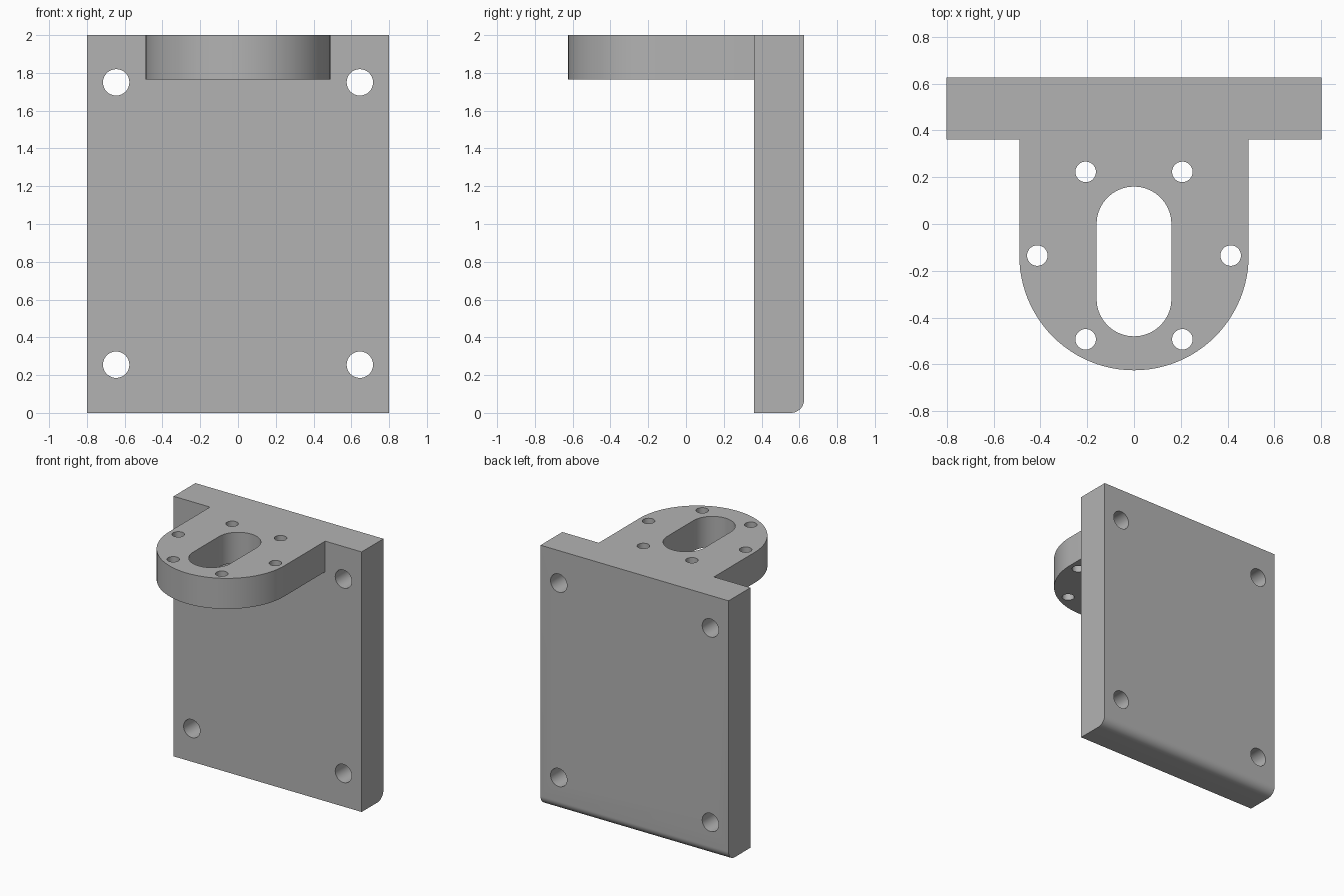
import bpy, bmesh
from math import sin, cos, pi, radians
from mathutils import Vector

cube = bpy.data.objects.get("Cube")
if cube:
    bpy.data.objects.remove(cube, do_unlink=True)

grey = bpy.data.materials.new("plain grey")
grey.use_nodes = True
grey.diffuse_color = (0.45, 0.45, 0.45, 1)
grey.node_tree.nodes["Principled BSDF"].inputs["Base Color"].default_value = grey.diffuse_color


def arc(cx, cy, r, start, end, steps):
    """Points along an arc, angles in degrees."""
    angles = [radians(start + (end - start) * i / steps) for i in range(steps + 1)]
    return [(cx + r * cos(a), cy + r * sin(a)) for a in angles]


def prism(name, points, sweep):
    """Close a 3D outline into a face and sweep it into a solid."""
    bm = bmesh.new()
    face = bm.faces.new([bm.verts.new(p) for p in points])
    top = bmesh.ops.extrude_face_region(bm, geom=[face])["geom"]
    bmesh.ops.translate(bm, vec=Vector(sweep),
                        verts=[v for v in top if isinstance(v, bmesh.types.BMVert)])
    bmesh.ops.recalc_face_normals(bm, faces=bm.faces)
    mesh = bpy.data.meshes.new(name)
    bm.to_mesh(mesh)
    bm.free()
    mesh.materials.append(grey)
    obj = bpy.data.objects.new(name, mesh)
    bpy.context.collection.objects.link(obj)
    return obj


def combine(target, tool, operation):
    """Apply a boolean and discard its tool."""
    mod = target.modifiers.new("boolean", 'BOOLEAN')
    mod.operation, mod.object, mod.solver = operation, tool, 'EXACT'
    bpy.context.view_layer.objects.active = target
    bpy.ops.object.modifier_apply(modifier=mod.name)
    bpy.data.objects.remove(tool, do_unlink=True)


HALF_W, FRONT, BACK, HEIGHT = 0.8, 0.36, 0.625, 2.0
SHELF_Z, SHELF_R, SHELF_Y, FILLET = 1.765, 0.49, -0.135, 0.07

# Upright plate with a rounded lower back edge
side = [(FRONT, HEIGHT), (FRONT, 0)]
side += arc(BACK - FILLET, FILLET, FILLET, -90, 0, 12) + [(BACK, HEIGHT)]
bracket = prism("mounting_bracket", [(-HALF_W, y, z) for y, z in side], (2 * HALF_W, 0, 0))

# Round-nosed shelf, flush with the top of the plate
nose = [(SHELF_R, 0.5), (-SHELF_R, 0.5)] + arc(0, SHELF_Y, SHELF_R, 180, 360, 48)
shelf = prism("shelf", [(x, y, SHELF_Z) for x, y in nose], (0, 0, HEIGHT - SHELF_Z))
combine(bracket, shelf, 'UNION')

# Corner holes through the plate
for x in (-0.645, 0.645):
    for z in (0.255, 1.75):
        ring = arc(x, z, 0.07, 0, 360, 32)[:-1]
        hole = prism("plate_hole", [(u, 0.2, w) for u, w in ring], (0, 0.6, 0))
        combine(bracket, hole, 'DIFFERENCE')

# Central slot and the circle of six small holes through the shelf
cuts = [arc(0, 0, 0.16, 0, 180, 20) + arc(0, -0.32, 0.16, 180, 360, 20)]
for i in range(6):
    a = i * pi / 3
    cuts.append(arc(0.413 * cos(a), SHELF_Y + 0.413 * sin(a), 0.044, 0, 360, 28)[:-1])
for outline in cuts:
    combine(bracket, prism("shelf_cut", [(x, y, 1.6) for x, y in outline], (0, 0, 0.6)), 'DIFFERENCE')

# Smooth curved walls, keep the edges crisp
bpy.ops.object.select_all(action='DESELECT')
bracket.select_set(True)
bpy.context.view_layer.objects.active = bracket
bpy.ops.object.shade_smooth_by_angle(angle=radians(30))
